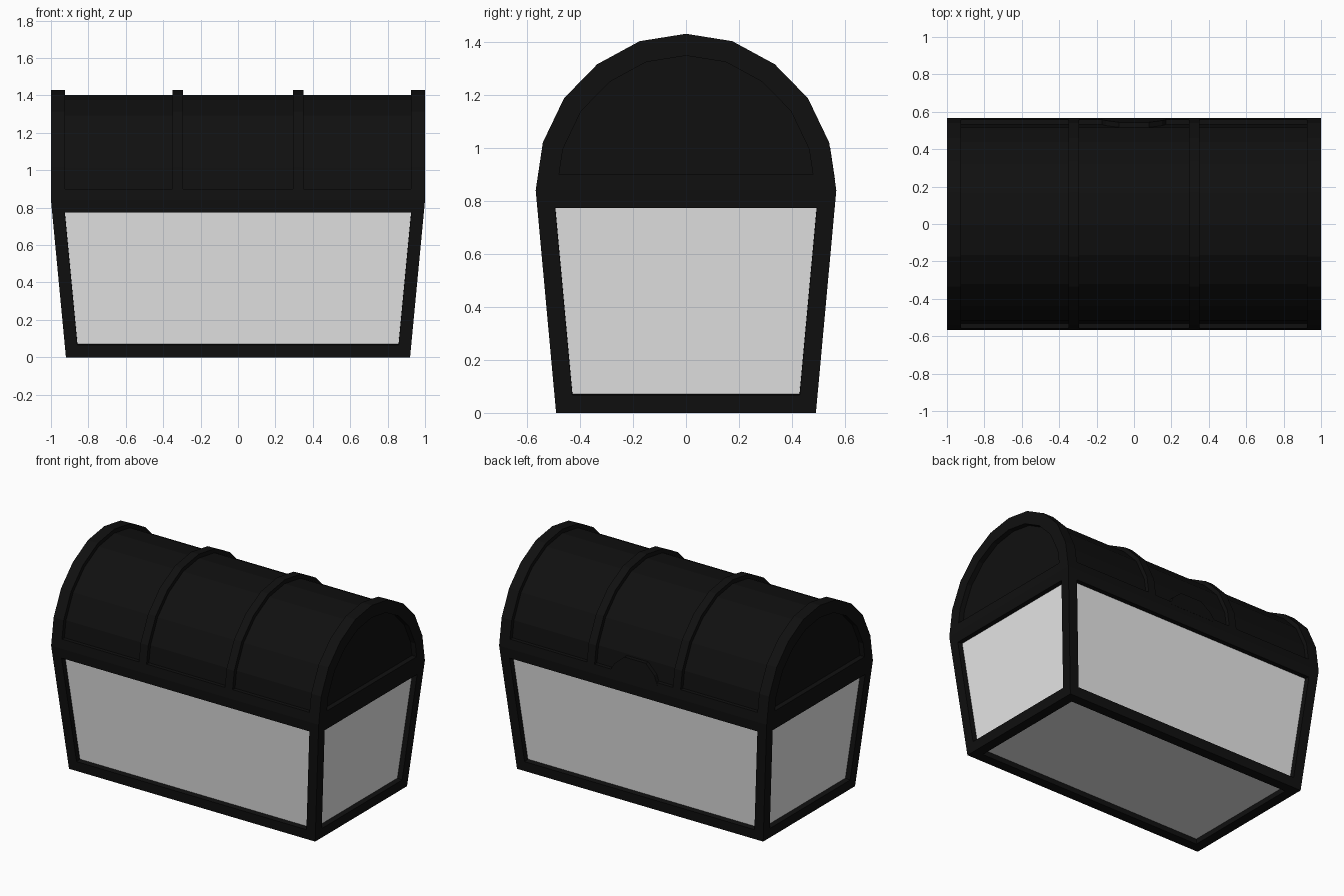
import bpy
import bmesh
from mathutils import Vector

cube = bpy.data.objects.get("Cube")
if cube:
    bpy.data.objects.remove(cube, do_unlink=True)


def material(name, rgb):
    m = bpy.data.materials.new(name)
    m.use_nodes = True
    m.diffuse_color = (*rgb, 1)
    m.node_tree.nodes["Principled BSDF"].inputs["Base Color"].default_value = (*rgb, 1)
    return m


BLACK = material("black", (0.005, 0.005, 0.005))
PALE = material("pale_grey", (0.8, 0.8, 0.8))


def finish(name, bm, *mats):
    me = bpy.data.meshes.new(name)
    bm.to_mesh(me)
    bm.free()
    for m in mats:
        me.materials.append(m)
    ob = bpy.data.objects.new(name, me)
    bpy.context.collection.objects.link(ob)
    return ob


def loft(name, ring_a, ring_b):
    """Closed solid between two matching rings of points."""
    bm = bmesh.new()
    a = [bm.verts.new(p) for p in ring_a]
    b = [bm.verts.new(p) for p in ring_b]
    bm.faces.new(a)
    bm.faces.new(b[::-1])
    n = len(a)
    for i in range(n):
        j = (i + 1) % n
        bm.faces.new((a[j], a[i], b[i], b[j]))
    bmesh.ops.recalc_face_normals(bm, faces=bm.faces[:])
    return finish(name, bm, BLACK)


def prism_x(name, profile, x0, x1):
    return loft(name, [(x0, y, z) for y, z in profile], [(x1, y, z) for y, z in profile])


# Chest body: tapered box with a black frame and recessed pale panels
SEAM = 0.84
bm = bmesh.new()
bmesh.ops.create_cube(bm, size=2)
for v in bm.verts:
    top = v.co.z > 0
    v.co = Vector((v.co.x * (1.0 if top else 0.92),
                   v.co.y * (0.567 if top else 0.49),
                   SEAM if top else 0))
bm.normal_update()
panels = [f for f in bm.faces if f.normal.z < 0.5]
bmesh.ops.inset_individual(bm, faces=panels, thickness=0.067, use_even_offset=True)
bmesh.ops.inset_individual(bm, faces=panels, thickness=0.0005, depth=-0.035,
                           use_even_offset=True)
for f in panels:
    f.material_index = 1
finish("chest_body", bm, BLACK, PALE)

# Lid arch profile, mirrored about the centre
half = [(0.567, SEAM), (0.54, 1.02), (0.46, 1.187), (0.335, 1.315), (0.175, 1.402)]
arch = half + [(0, 1.43)] + [(-y, z) for y, z in reversed(half)]


def scaled(k):
    return [(y * k, SEAM + (z - SEAM) * k) for y, z in arch]


prism_x("lid_barrel", scaled(0.954), -0.965, 0.965)

# Lid rim, flush with the arches
prism_x("lid_rim", [(0.567, SEAM), (0.558, 0.9), (-0.558, 0.9), (-0.567, SEAM)], -1, 1)

# End arches and middle bands
for side, s in (("left", 1), ("right", -1)):
    prism_x(side + "_end_arch", arch + scaled(0.86)[::-1], s * 0.925, s)
    prism_x(side + "_middle_band", arch, s * 0.293, s * 0.35)

# Rounded lock plate rising from the rim, leaning with the lid
outline = [(0.18, 0.88), (0.15, 0.94), (0.08, 1.0)]
outline += [(-x, z) for x, z in reversed(outline)]


def lean(depth):
    return [(x, 0.567 - 0.15 * (z - SEAM) - depth, z) for x, z in outline]


loft("lock_plate", lean(-0.001), lean(0.04))
